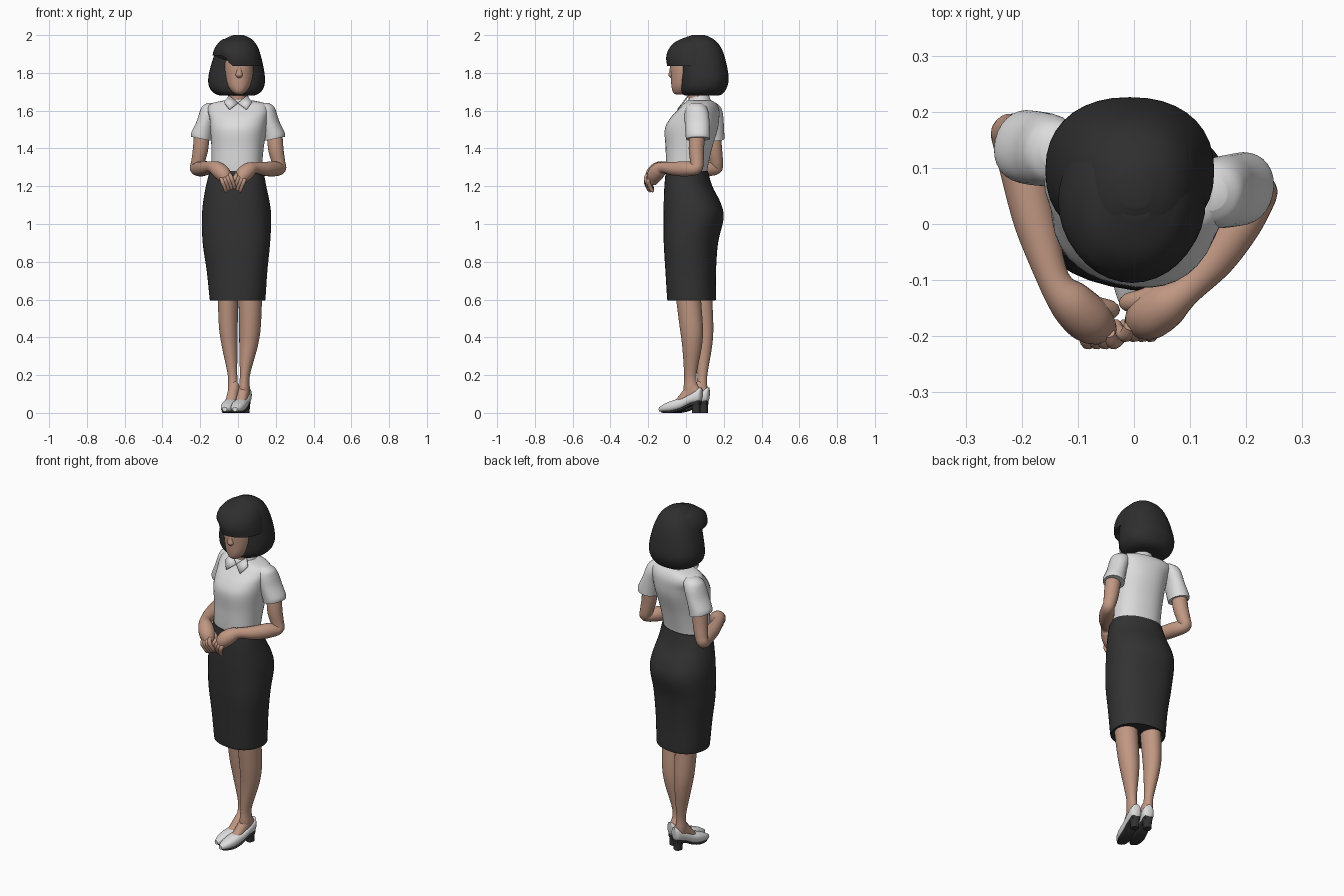
import bpy, bmesh, math
from mathutils import Vector, Matrix

TURN = -0.22  # the body is turned slightly about z


def material(name, r, g, b):
    m = bpy.data.materials.new(name)
    m.diffuse_color = (r, g, b, 1)
    return m


SKIN = material("skin", 0.53, 0.31, 0.225)
WHITE = material("white cloth", 0.72, 0.72, 0.72)
DARK = material("dark cloth", 0.033, 0.033, 0.033)
HAIR = material("black hair", 0.028, 0.028, 0.028)


def smooth(rows, n=5):
    """Catmull-Rom interpolation of number rows."""
    out = []
    for i in range(len(rows) - 1):
        a, b, c, d = (rows[max(0, min(len(rows) - 1, i + k))] for k in (-1, 0, 1, 2))
        for s in range(n):
            t = s / n
            out.append([0.5 * (2 * q + (r - p) * t + (2 * p - 5 * q + 4 * r - w) * t * t
                               + (3 * q - p - 3 * r + w) * t ** 3)
                        for p, q, r, w in zip(a, b, c, d)])
    return out + [list(rows[-1])]


def skin_rings(name, rings, mat):
    bm = bmesh.new()
    vs = [[bm.verts.new(p) for p in ring] for ring in rings]
    n = len(vs[0])
    for a, b in zip(vs, vs[1:]):
        for i in range(n):
            j = (i + 1) % n
            bm.faces.new((a[i], a[j], b[j], b[i]))
    bm.faces.new(vs[0][::-1])
    bm.faces.new(vs[-1])
    return finish(name, bm, mat)


def finish(name, bm, mat):
    bmesh.ops.recalc_face_normals(bm, faces=bm.faces)
    me = bpy.data.meshes.new(name)
    bm.to_mesh(me)
    bm.free()
    me.materials.append(mat)
    ob = bpy.data.objects.new(name, me)
    bpy.context.collection.objects.link(ob)
    return ob


def loft(name, rows, mat, turn=0.0, power=2.0, place=lambda a, b, t: (a, b, t), n=36):
    """Rows are (position, a0, a1, b0, b1): extents of each oval section."""
    rings = []
    for t, a0, a1, b0, b1 in smooth(rows):
        ca, cb, ra, rb = (a0 + a1) / 2, (b0 + b1) / 2, (a1 - a0) / 2, (b1 - b0) / 2
        ring = []
        for i in range(n):
            w = 2 * math.pi * i / n
            c, s = math.cos(w), math.sin(w)
            u = ra * math.copysign(abs(c) ** (2 / power), c)
            v = rb * math.copysign(abs(s) ** (2 / power), s)
            ring.append(place(ca + u * math.cos(turn) - v * math.sin(turn),
                              cb + u * math.sin(turn) + v * math.cos(turn), t))
        rings.append(ring)
    return skin_rings(name, rings, mat)


def tube(name, pts, mat, n=16):
    """Points are (x, y, z, radius)."""
    rows = smooth(pts)
    P = [Vector(r[:3]) for r in rows]
    rings, side, old = [], None, None
    for i, p in enumerate(P):
        tan = (P[min(i + 1, len(P) - 1)] - P[max(i - 1, 0)]).normalized()
        if side is None:
            side = tan.orthogonal().normalized()
        else:
            side = old.rotation_difference(tan) @ side
        old = tan
        up = tan.cross(side)
        rings.append([p + rows[i][3] * (math.cos(w) * side + math.sin(w) * up)
                      for w in (2 * math.pi * k / n for k in range(n))])
    return skin_rings(name, rings, mat)


# Skirt and shirt body
loft("skirt", [(0.6, -.146, .141, -.094, .152), (.608, -.15, .145, -.097, .155),
               (.75, -.165, .155, -.105, .155), (.9, -.187, .17, -.113, .165),
               (1.03, -.19, .175, -.115, .195), (1.11, -.185, .168, -.114, .18),
               (1.2, -.17, .15, -.11, .135), (1.28, -.15, .135, -.103, .112)], DARK, TURN, 2.3)
loft("shirt", [(1.24, -.142, .127, -.095, .103), (1.3, -.14, .127, -.102, .112),
               (1.4, -.14, .135, -.105, .135), (1.5, -.145, .15, -.11, .165),
               (1.56, -.15, .16, -.08, .172), (1.605, -.162, .168, -.035, .17),
               (1.637, -.145, .15, -.005, .155), (1.655, -.07, .075, .01, .13)],
     WHITE, TURN, 2.3)

# Neck, collar band and collar flaps
tube("neck", [(0, .07, 1.6, .052), (0, .06, 1.65, .045), (0.004, .05, 1.72, .043)], SKIN)
loft("collar", [(1.625, -.07, .072, -.005, .135), (1.665, -.056, .058, .012, .122),
                (1.68, -.052, .054, .016, .118)], WHITE,
     place=lambda a, b, t: (a, b, t + .3 * (b - .07)))
for s, side in ((-1, "right"), (1, "left")):
    bm = bmesh.new()
    bm.faces.new([bm.verts.new(p) for p in (
        (s * .048, .015, 1.678), (0, -.014, 1.638), (s * .045, -.042, 1.604), (s * .074, -.012, 1.642))])
    flap = finish(side + "_collar_flap", bm, WHITE)
    flap.modifiers.new("thickness", 'SOLIDIFY').thickness = .006

# Sleeves, flaring down from a flat shoulder to a slanted cuff
for s, side, dy in ((-1, "right", 0), (1, "left", -.075)):
    loft(side + "_sleeve", [(z, min(s * i, s * o), max(s * i, s * o), y0 + dy, y1 + dy)
                            for z, i, o, y0, y1 in (
        (1.45, .14, .248, .075, .203), (1.475, .135, .246, .072, .203), (1.54, .12, .218, .068, .2),
        (1.59, .10, .203, .068, .195), (1.622, .09, .19, .078, .182), (1.64, .1, .165, .1, .16))],
        WHITE, TURN, 2.1, n=28,
        place=lambda a, b, t, s=s: (a, b, t + .2 * (s * a - .19) * (1.64 - t) / .19))

# Arms and hands
tube("right_arm", [(-.19, .142, 1.5, .042), (-.198, .15, 1.4, .041), (-.212, .16, 1.33, .036),
                   (-.222, .158, 1.295, .033), (-.2, .10, 1.292, .04), (-.175, 0, 1.295, .038),
                   (-.143, -.1, 1.302, .029), (-.112, -.14, 1.292, .04),
                   (-.078, -.172, 1.262, .042), (-.053, -.19, 1.222, .025)], SKIN, 20)
tube("left_arm", [(.192, .062, 1.5, .042), (.2, .055, 1.4, .041), (.214, .058, 1.33, .036),
                  (.222, .053, 1.295, .033), (.19, .005, 1.292, .04), (.145, -.06, 1.292, .037),
                  (.092, -.118, 1.298, .029), (.06, -.142, 1.287, .04),
                  (.027, -.165, 1.258, .042), (.006, -.18, 1.218, .025)], SKIN, 20)
for s, side, kx, ky in ((1, "right", -.06, -.203), (-1, "left", .008, -.19)):
    for i in range(4):
        x, z = kx + s * (i - 1.5) * .015, 1.235 + (i - 1.5) * .006
        tube(f"{side}_finger_{i + 1}", [
            (x - s * .006, ky + .008, z + .02, .010), (x, ky - .008, z, .0125),
            (x + s * .012, ky, z - .03, .011), (x + s * .018, ky + .012, z - .052, .009),
            (x + s * .019, ky + .014, z - .058, .003)], SKIN, 10)
    tube(side + "_thumb", [(kx - s * .045, ky + .07, 1.285, .02), (kx - s * .01, ky + .055, 1.272, .02),
                           (kx + s * .02, ky + .05, 1.25, .016), (kx + s * .027, ky + .05, 1.235, .004)],
         SKIN, 10)

# Legs
loft("right_leg", [(.7, -.115, 0, 0, .14), (.6, -.107, 0, .01, .14), (.45, -.1, -.002, .03, .145),
                   (.35, -.085, -.003, .045, .138), (.2, -.054, -.004, .06, .113),
                   (.13, -.054, .002, .05, .113), (.09, -.05, .004, .05, .108)], SKIN, TURN)
loft("left_leg", [(.7, .0, .13, -.06, .08), (.6, .003, .127, -.052, .08), (.45, .006, .12, -.033, .09),
                  (.35, .007, .104, -.02, .084), (.2, .01, .063, -.01, .056),
                  (.13, .006, .062, -.013, .064), (.09, .006, .06, -.008, .06)], SKIN, TURN)

# Feet and heeled shoes, shaped along the foot and then placed
for side, ax, ay in (("right", -.022, .066), ("left", .032, .027)):
    frame = Matrix.Translation((ax, ay, 0)) @ Matrix.Rotation(-.28, 4, 'Z')

    def along(a, b, t, frame=frame):
        return frame @ Vector((a, t, b))

    loft(side + "_foot", [(.046, -.02, .02, .08, .13), (.01, -.029, .029, .06, .175),
                          (-.03, -.029, .029, .04, .135), (-.07, -.028, .028, .025, .085),
                          (-.1, -.022, .022, .02, .055)], SKIN, place=along, n=24)
    loft(side + "_shoe", [(.058, -.016, .016, .075, .135), (.045, -.03, .03, .055, .132),
                          (.0, -.036, .036, .045, .105), (-.05, -.038, .038, .02, .08),
                          (-.1, -.039, .039, .007, .066), (-.145, -.03, .03, .005, .048),
                          (-.175, -.012, .012, .008, .03)], WHITE, power=2.4, place=along, n=24)
    loft(side + "_sole", [(.05, -.022, .022, .045, .07), (.0, -.029, .029, .036, .052),
                          (-.05, -.033, .033, .012, .027), (-.1, -.034, .034, 0, .013),
                          (-.145, -.025, .025, 0, .011), (-.162, -.012, .012, .002, .011)],
         DARK, power=4, place=along, n=24)
    loft(side + "_heel", [(0, -.02, .02, .008, .05), (.03, -.022, .022, .006, .05),
                          (.068, -.027, .027, -.005, .054)], DARK, power=3,
         place=lambda a, b, t, f=frame: f @ Vector((a, b, t)), n=24)

# Head and nose
loft("head", [(1.686, -.012, .022, -.055, .0), (1.70, -.032, .042, -.07, .03),
              (1.73, -.054, .064, -.077, .06), (1.78, -.07, .08, -.08, .1),
              (1.84, -.076, .084, -.083, .12), (1.91, -.07, .075, -.075, .12)], SKIN, power=2.1)
loft("nose", [(1.84, -.004, .016, -.084, -.06), (1.81, -.009, .021, -.088, -.06),
              (1.79, -.013, .025, -.093, -.06), (1.779, -.009, .021, -.087, -.06),
              (1.772, -.003, .015, -.078, -.06)], SKIN, n=16)

# Bobbed hair: main mass behind the face, and a swept fringe over the forehead
loft("bob_hair", [(1.68, -.095, .085, -.005, .175), (1.692, -.125, .112, -.024, .197),
                  (1.72, -.15, .135, -.034, .215), (1.765, -.158, .143, -.036, .226),
                  (1.83, -.146, .135, -.036, .218), (1.9, -.123, .118, -.04, .2),
                  (1.95, -.098, .097, -.035, .175), (1.982, -.065, .068, -.005, .14),
                  (2.0, -.025, .03, .03, .1)], HAIR, power=2.25)
loft("fringe_hair", [(1.836, -.135, .128, -.099, .18), (1.88, -.128, .122, -.105, .18),
                     (1.925, -.112, .11, -.092, .17), (1.965, -.085, .085, -.055, .145),
                     (1.993, -.035, .04, .01, .1)], HAIR, power=2.0,
     place=lambda a, b, t: (a, b, t + min(.055, 1.4 * max(0, -a - .035)) * (1.993 - t) / .157))

# Shading
bpy.ops.object.select_all(action='SELECT')
bpy.context.view_layer.objects.active = bpy.data.objects["shirt"]
bpy.ops.object.shade_smooth_by_angle(angle=math.radians(50))
